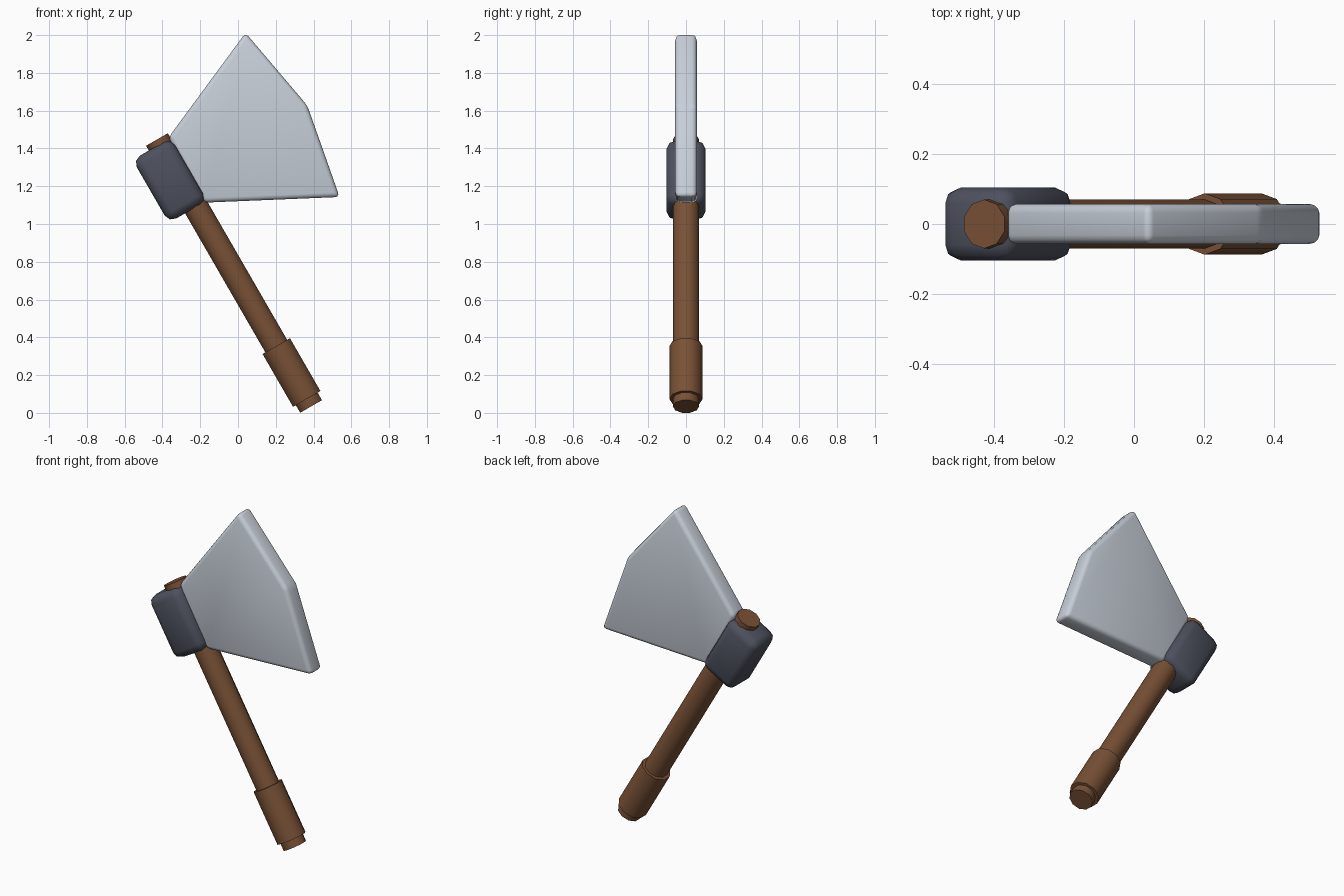
import bpy, bmesh, math
from mathutils import Matrix, Vector

if "Cube" in bpy.data.objects:
    bpy.data.objects.remove(bpy.data.objects["Cube"])

# The axe leans 30 degrees; parts are placed along the handle axis (local z)
LEAN = Matrix.Translation((0.387, 0, 0.034)) @ Matrix.Rotation(math.radians(-30), 4, 'Y')


def material(name, rgb):
    m = bpy.data.materials.new(name)
    m.diffuse_color = (*rgb, 1)
    m.use_nodes = True
    m.node_tree.nodes["Principled BSDF"].inputs["Base Color"].default_value = m.diffuse_color
    return m


wood = material("brown wood", (0.19, 0.082, 0.036))
iron = material("dark iron", (0.075, 0.082, 0.112))
steel = material("pale steel", (0.58, 0.63, 0.70))


def finish(name, bm, mat, angle=40, bevel=0, segments=2):
    bmesh.ops.recalc_face_normals(bm, faces=bm.faces)
    if bevel:
        bmesh.ops.bevel(bm, geom=bm.edges[:], offset=bevel, segments=segments,
                        profile=0.5, affect='EDGES', clamp_overlap=True)
    me = bpy.data.meshes.new(name)
    bm.to_mesh(me)
    bm.free()
    me.materials.append(mat)
    ob = bpy.data.objects.new(name, me)
    bpy.context.collection.objects.link(ob)
    bpy.context.view_layer.objects.active = ob
    ob.select_set(True)
    bpy.ops.object.shade_smooth_by_angle(angle=math.radians(angle))
    ob.select_set(False)
    return ob


def rod(name, radius, z0, z1):
    # Ten-sided cylinder along the handle axis
    bm = bmesh.new()
    bmesh.ops.create_cone(bm, cap_ends=True, segments=10, radius1=radius, radius2=radius,
                          depth=z1 - z0,
                          matrix=LEAN @ Matrix.Translation((0, 0, (z0 + z1) / 2)))
    finish(name, bm, wood)


# Handle and thicker grip
rod("handle", 0.07, 0.0, 1.632)
rod("grip", 0.088, 0.046, 0.369)

# Rounded head block around the handle
bm = bmesh.new()
bmesh.ops.create_cube(bm, size=1, matrix=LEAN @ Matrix.Translation((-0.049, 0, 1.411))
                      @ Matrix.Diagonal((0.234, 0.208, 0.384, 1)))
finish("head_block", bm, iron, 60, 0.045, 2)

# Blade: flat profile extruded in y, with rounded edges
profile = [(-0.368, 1.458), (0.04, 2.012), (0.367, 1.627), (0.538, 1.143), (-0.18, 1.113)]
bm = bmesh.new()
face = bm.faces.new([bm.verts.new((x, -0.057, z)) for x, z in profile])
ext = bmesh.ops.extrude_face_region(bm, geom=[face])
bmesh.ops.translate(bm, vec=Vector((0, 0.114, 0)),
                    verts=[g for g in ext["geom"] if isinstance(g, bmesh.types.BMVert)])
finish("blade", bm, steel, 60, 0.025, 3)
